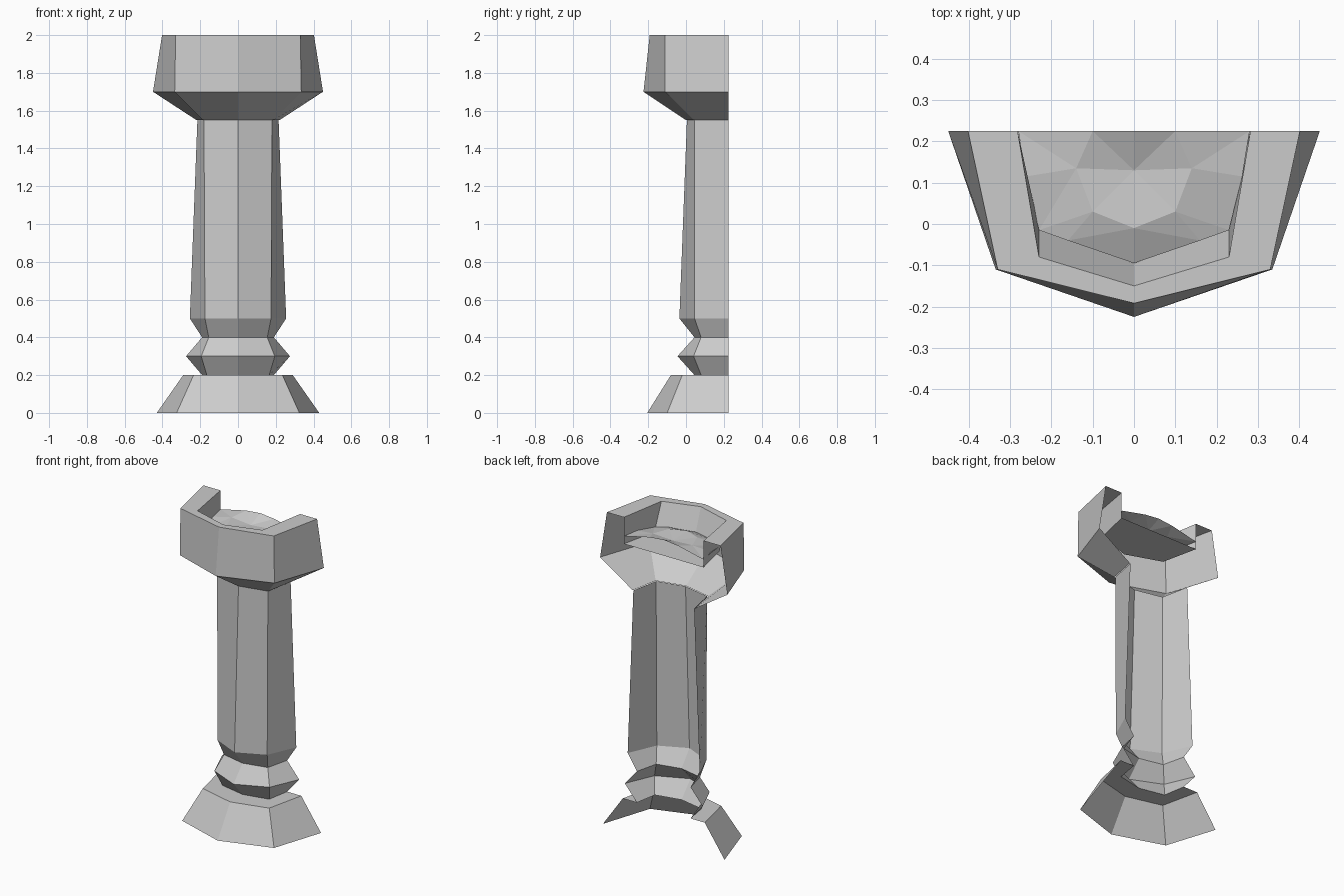
import bpy
from mathutils import Vector
from mathutils.geometry import delaunay_2d_cdt

if "Cube" in bpy.data.objects:
    bpy.data.objects.remove(bpy.data.objects["Cube"])

BACK = 0.225  # open wall-side plane


def make_object(name, verts, faces):
    mesh = bpy.data.meshes.new(name)
    mesh.from_pydata(verts, [], faces)
    mesh.update()
    obj = bpy.data.objects.new(name, mesh)
    bpy.context.collection.objects.link(obj)
    return obj


def half_ring(back_x, corner_x, corner_y, front_y, z):
    return [(-back_x, BACK, z), (-corner_x, corner_y, z), (0, front_y, z),
            (corner_x, corner_y, z), (back_x, BACK, z)]


def loft(name, rings, cap=False):
    """Skin a stack of half-octagon rings, open at the back."""
    verts = [v for r in rings for v in half_ring(*r)]
    faces = []
    for i in range(len(rings) - 1):
        for j in range(4):
            a = i * 5 + j
            faces.append((a, a + 1, a + 6, a + 5))
    if cap:
        n = len(verts)
        faces.append(tuple(range(n - 5, n)))
    return make_object(name, verts, faces)


# Flared foot with a flat ledge on top
loft("foot", [(0.43, 0.325, -0.10, -0.205, 0.0),
              (0.29, 0.235, -0.02, -0.08, 0.2),
              (0.19, 0.165, 0.08, 0.045, 0.2)])

# Turned collar and tapering shaft
loft("column", [(0.19, 0.165, 0.08, 0.045, 0.2),
                (0.275, 0.195, 0.04, -0.045, 0.3),
                (0.19, 0.155, 0.08, 0.045, 0.4),
                (0.255, 0.175, 0.045, -0.035, 0.5),
                (0.215, 0.18, 0.045, 0.005, 1.55)])

# Basin: underside, outer wall, rim, inner wall and floor
loft("basin", [(0.22, 0.185, 0.042, 0.0, 1.55),
               (0.45, 0.335, -0.11, -0.225, 1.7),
               (0.402, 0.33, -0.11, -0.192, 2.0),
               (0.282, 0.23, -0.08, -0.15, 2.0),
               (0.282, 0.23, -0.01, -0.09, 1.83)], cap=True)

# Faceted uneven surface inside the basin
half = [(0.1, 0.225, 1.92), (0.14, 0.135, 1.90), (0.1, 0.03, 1.90),
        (0.28, 0.225, 1.88), (0.262, 0.115, 1.88), (0.23, -0.015, 1.86),
        (0.16, -0.04, 1.87)]
pts = [(0, 0.225, 1.93), (0, 0.13, 1.89), (0, -0.01, 1.90), (0, -0.095, 1.86)]
pts += half + [(-x, y, z) for x, y, z in half]
flat = [Vector(p[:2]) for p in pts]
out_v, _, tris, src, _, _ = delaunay_2d_cdt(flat, [], [], 0, 1e-5)
verts = [(v.x, v.y, pts[s[0]][2]) for v, s in zip(out_v, src)]
make_object("water_surface", verts, [tuple(t) for t in tris])
